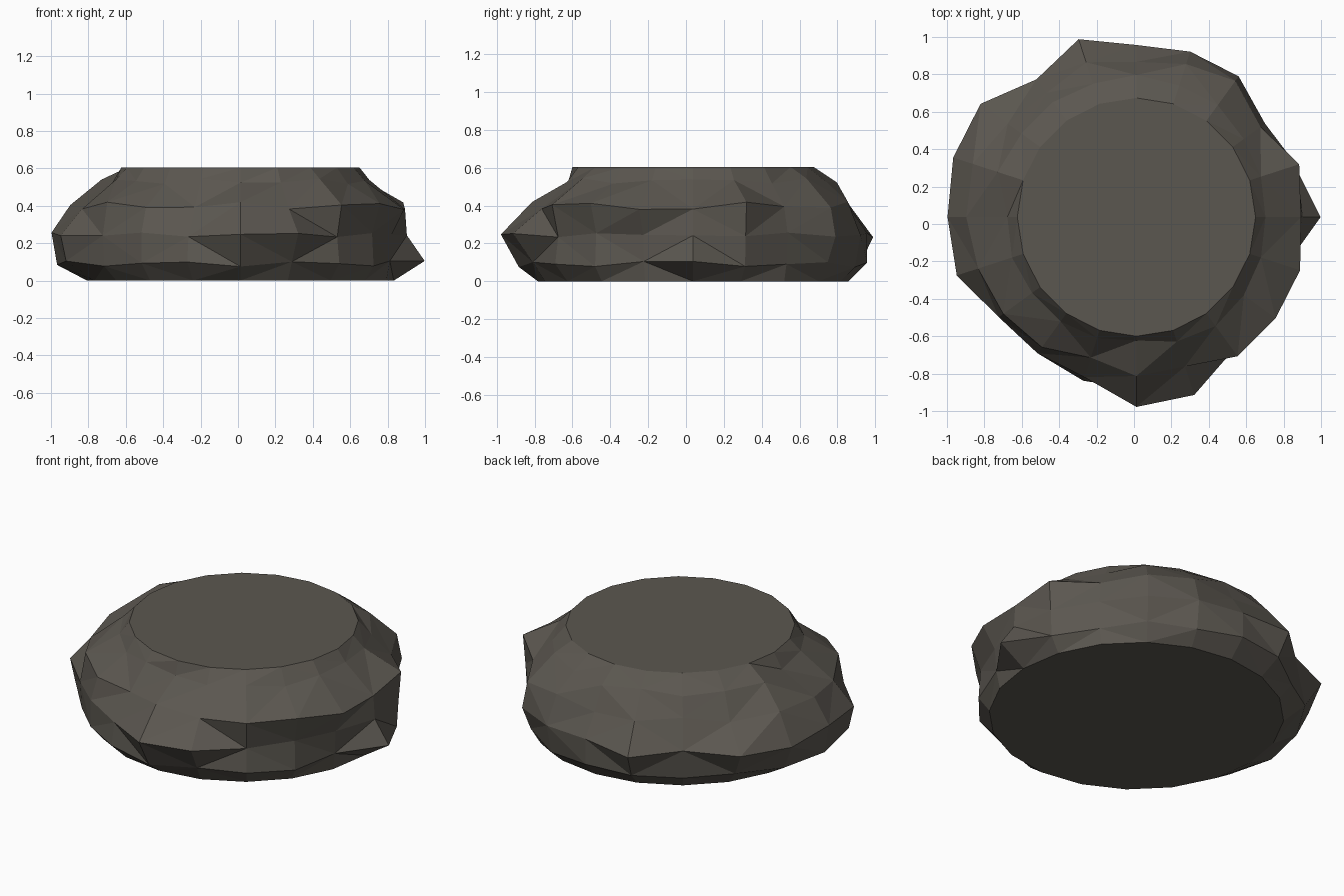
import bpy, bmesh, math

if "Cube" in bpy.data.objects:
    bpy.data.objects.remove(bpy.data.objects["Cube"])

N = 20
CX, CY = 0.013, 0.037

# Rings from bottom to top: (height, height variation, radii around the rock)
RINGS = [
    (0.0, 0.0, [0.82] * N),
    (0.09, 0.015, [0.985, .89, .84, .88, .90, .92, .93, .89, .94, .96,
                   .98, .98, .90, .90, .92, .92, .89, .90, .88, .84]),
    (0.245, 0.012, [.89, .90, .85, .93, .93, .92, 1.0, .91, 1.03, 1.03,
                    1.01, 1.01, .91, .90, .90, 1.015, 1.0, .88, .87, .85]),
    (0.40, 0.02, [.88, .915, .82, .90, .86, .83, .87, .82, .85, .92,
                  .91, .89, .88, .86, .79, .85, .84, .92, .92, .92]),
    (0.53, 0.015, [.69, .70, .71, .74, .74, .76, .75, .76, .76, .78,
                   .69, .70, .69, .69, .68, .66, .70, .72, .71, .70]),
    (0.604, 0.0, [0.637] * N),
]

# Faceted rock body with flat top and base
bm = bmesh.new()
loops = []
for j, (z, dz, radii) in enumerate(RINGS):
    loop = []
    for k, r in enumerate(radii):
        a = math.tau * k / N
        zz = z + dz * math.sin(k * 2.3 + j * 1.7)
        loop.append(bm.verts.new((CX + r * math.cos(a), CY + r * math.sin(a), zz)))
    loops.append(loop)

sides = []
for lo, hi in zip(loops, loops[1:]):
    for k in range(N):
        n = (k + 1) % N
        sides.append(bm.faces.new((lo[k], lo[n], hi[n], hi[k])))
bm.faces.new(loops[-1])
bm.faces.new(loops[0][::-1])
bmesh.ops.triangulate(bm, faces=sides, quad_method='SHORT_EDGE')
bmesh.ops.recalc_face_normals(bm, faces=bm.faces)

mesh = bpy.data.meshes.new("flat_rock")
bm.to_mesh(mesh)
bm.free()
rock = bpy.data.objects.new("flat_rock", mesh)
bpy.context.collection.objects.link(rock)

# Dark warm grey stone
stone = bpy.data.materials.new("stone")
stone.diffuse_color = (0.105, 0.095, 0.08, 1)
stone.use_nodes = True
stone.node_tree.nodes["Principled BSDF"].inputs["Base Color"].default_value = stone.diffuse_color
mesh.materials.append(stone)
